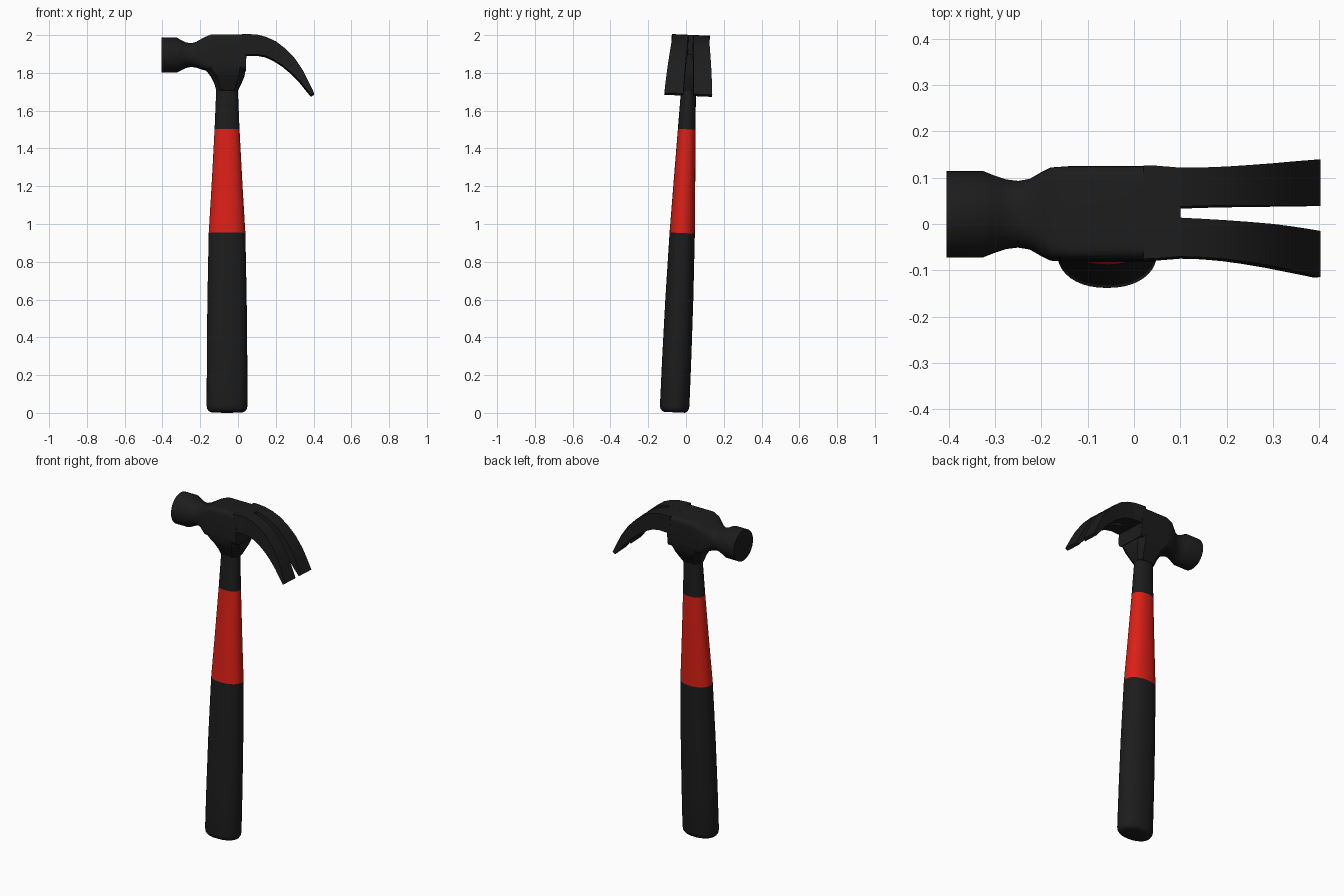
import bpy, bmesh
from math import cos, sin, pi, radians
from mathutils import Matrix

if "Cube" in bpy.data.objects:
    bpy.data.objects.remove(bpy.data.objects["Cube"])

CX = -0.058                      # handle axis
TILT = Matrix.Translation((0, -0.0615, 0.003)) @ Matrix.Rotation(radians(-2.5), 4, 'X')


def material(name, rgb):
    m = bpy.data.materials.new(name)
    m.diffuse_color = (*rgb, 1)
    m.use_nodes = True
    m.node_tree.nodes["Principled BSDF"].inputs["Base Color"].default_value = m.diffuse_color
    return m


BLACK = material("black", (0.012, 0.012, 0.012))
RED = material("red", (0.7, 0.014, 0.008))


def loft(name, rings, mat, mirror=False, angle=30):
    """Skin a list of equal-length rings into a capped solid."""
    bm = bmesh.new()
    for side in ((1, -1) if mirror else (1,)):
        vs = [[bm.verts.new((x, y * side, z)) for x, y, z in r] for r in rings]
        n = len(vs[0])
        for a, b in zip(vs, vs[1:]):
            for i in range(n):
                j = (i + 1) % n
                bm.faces.new((a[i], a[j], b[j], b[i]))
        bm.faces.new(vs[0])
        bm.faces.new(vs[-1])
    bmesh.ops.recalc_face_normals(bm, faces=bm.faces)
    bm.transform(TILT)
    me = bpy.data.meshes.new(name)
    bm.to_mesh(me)
    bm.free()
    me.materials.append(mat)
    ob = bpy.data.objects.new(name, me)
    bpy.context.collection.objects.link(ob)
    bpy.ops.object.select_all(action='DESELECT')
    ob.select_set(True)
    bpy.context.view_layer.objects.active = ob
    bpy.ops.object.shade_smooth_by_angle(angle=radians(angle))


def oval(a, b, p=2.0, n=40):
    """Superellipse outline: p=2 is round, larger is boxier."""
    f = lambda v: (abs(v) ** (2 / p)) * (1 if v >= 0 else -1)
    return [(a * f(cos(2 * pi * i / n)), b * f(sin(2 * pi * i / n))) for i in range(n)]


def octagon(a, b, c):
    return [(a, b - c), (a - c, b), (c - a, b), (-a, b - c),
            (-a, c - b), (c - a, -b), (a - c, -b), (a, c - b)]


# Handle sections, each (z, half width x, half depth y)
def handle_part(name, sections, mat):
    loft(name, [[(CX + u, v, z) for u, v in oval(a, b, 2.2)] for z, a, b in sections], mat)


handle_part("grip", [(0, .085, .055), (.006, .097, .067), (.018, .105, .075), (.035, .108, .078),
                     (.3, .107, .077), (.6, .104, .074), (.95, .097, .067)], BLACK)
handle_part("red_shaft", [(.95, .097, .067), (1.2, .082, .058), (1.5, .066, .047)], RED)
handle_part("upper_shaft", [(1.5, .066, .047), (1.74, .056, .038)], BLACK)

# Striking face, throat and head block: (x, half y, bottom z, top z, boxiness)
sections = [(-.405, .093, 1.80, 1.986, 2), (-.325, .093, 1.80, 1.986, 2),
            (-.30, .083, 1.812, 1.972, 2), (-.275, .075, 1.825, 1.96, 2.1),
            (-.25, .072, 1.83, 1.956, 2.3), (-.225, .076, 1.828, 1.961, 3),
            (-.20, .09, 1.82, 1.974, 4), (-.18, .099, 1.815, 1.985, 6),
            (-.14, .101, 1.81, 2.0, 8), (.043, .101, 1.81, 2.0, 8)]
loft("striking_head", [[(x, u, (lo + hi) / 2 + v) for u, v in oval(hy, (hi - lo) / 2, p)]
                       for x, hy, lo, hi, p in sections], BLACK, angle=35)

# Tapered socket under the head: (z, left x, right x, half y, corner chamfer)
socket = [(1.705, -.115, 0, .041, .02), (1.74, -.124, .017, .06, .025),
          (1.78, -.143, .033, .083, .03), (1.815, -.17, .04, .099, .03), (1.90, -.17, .045, .1, .02)]
loft("handle_socket", [[((l + r) / 2 + u, v, z) for u, v in octagon((r - l) / 2, hy, c)]
                       for z, l, r, hy, c in socket], BLACK, angle=25)


# Claw: solid web, then two spreading prongs
def slab(xt, zt, xb, zb, y0, y1):
    return [(xt, y0, zt), (xt, y1, zt), (xb, y1, zb), (xb, y0, zb)]


loft("claw_web", [slab(.02, 2, .02, 1.893, -.101, .101), slab(.05, 2, .05, 1.893, -.1, .1),
                  slab(.10, 1.998, .10, 1.893, -.096, .096)], BLACK)

# (top x, top z, bottom x, bottom z, gap half, outer half)
claw = [(.10, 1.998, .10, 1.893, .012, .096), (.15, 1.985, .145, 1.885, .014, .097),
        (.20, 1.962, .19, 1.864, .016, .100), (.25, 1.924, .235, 1.835, .018, .105),
        (.30, 1.872, .28, 1.798, .020, .111), (.345, 1.805, .325, 1.752, .023, .118),
        (.375, 1.745, .36, 1.708, .025, .123), (.402, 1.688, .386, 1.677, .027, .127)]
loft("claw_prongs", [slab(*s) for s in claw], BLACK, mirror=True)
